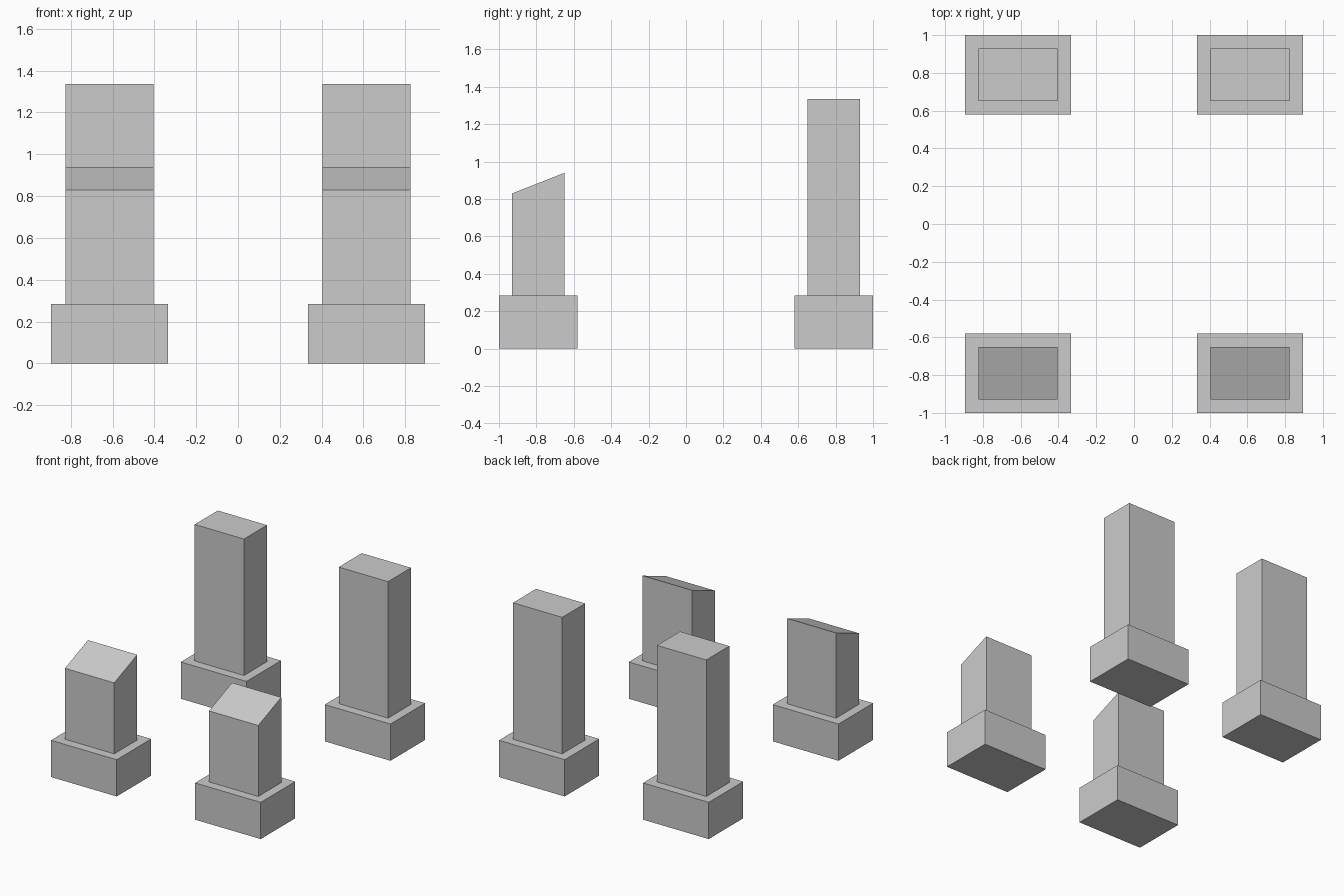
import bpy, bmesh

if "Cube" in bpy.data.objects:
    bpy.data.objects.remove(bpy.data.objects["Cube"])

CX, CY = 0.614, 0.79      # pillar centre offsets
BASE_H = 0.283


def block(name, x, y, w, d, z0, z_front, z_back):
    """Box whose top may slope from front (-y) to back (+y)."""
    bm = bmesh.new()
    bmesh.ops.create_cube(bm, size=1)
    for v in bm.verts:
        top = z_back if v.co.y > 0 else z_front
        v.co = (x + v.co.x * w, y + v.co.y * d, top if v.co.z > 0 else z0)
    mesh = bpy.data.meshes.new(name)
    bm.to_mesh(mesh)
    bm.free()
    obj = bpy.data.objects.new(name, mesh)
    bpy.context.collection.objects.link(obj)
    return obj


# Four pillars: short slant-topped pair in front, tall flat-topped pair behind
for side, sx in (("left", -1), ("right", 1)):
    for row, sy, zf, zb in (("front", -1, 0.83, 0.94), ("back", 1, 1.335, 1.335)):
        x, y = sx * CX, sy * CY
        block(f"{row}_{side}_base", x, y, 0.56, 0.42, 0, BASE_H, BASE_H)
        block(f"{row}_{side}_column", x, y, 0.42, 0.28, BASE_H, zf, zb)
